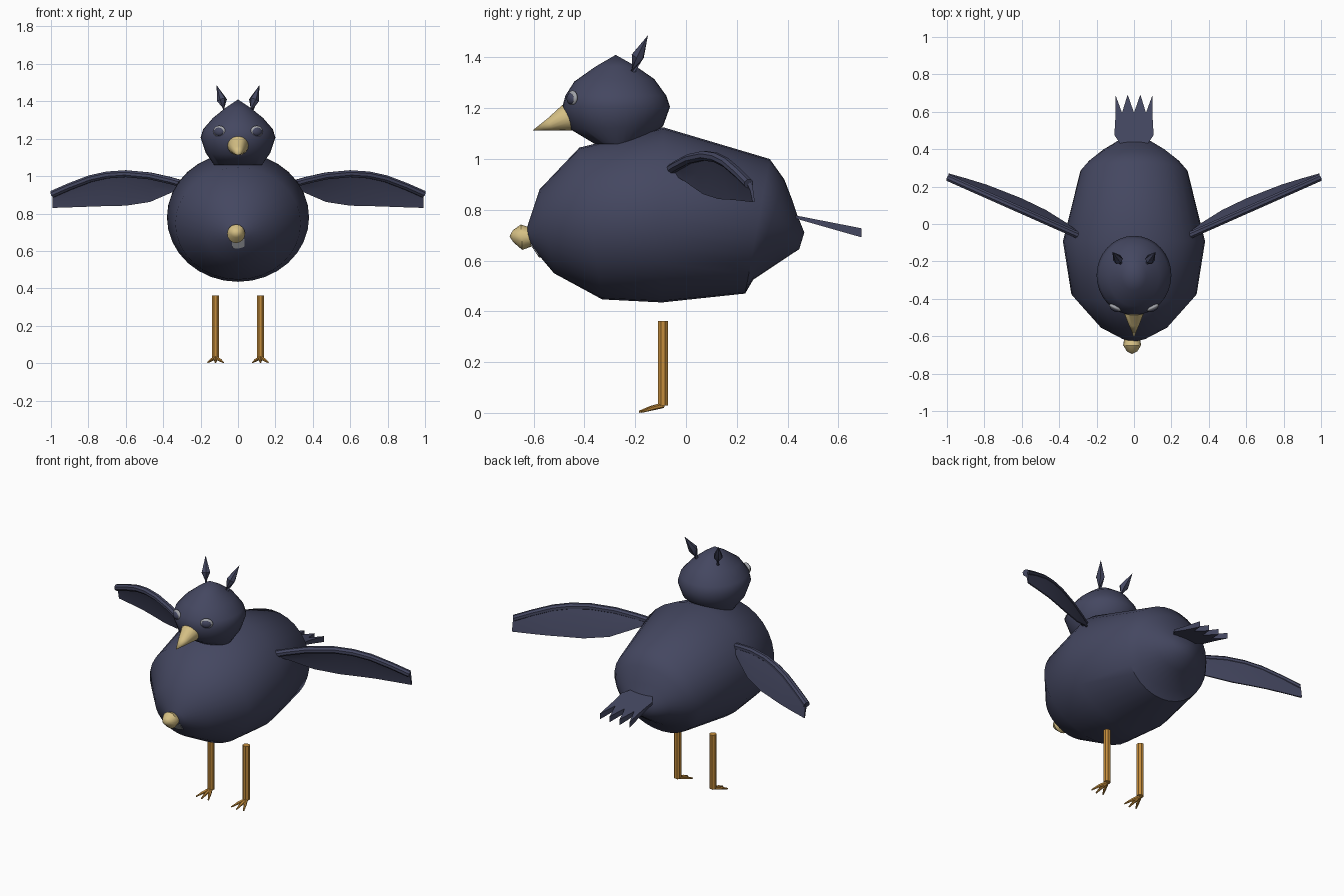
import bpy, bmesh, math
from mathutils import Vector

if "Cube" in bpy.data.objects:
    bpy.data.objects.remove(bpy.data.objects["Cube"])


def material(name, rgb):
    m = bpy.data.materials.new(name)
    m.diffuse_color = (*rgb, 1)
    m.use_nodes = True
    m.node_tree.nodes["Principled BSDF"].inputs["Base Color"].default_value = m.diffuse_color
    return m


NAVY = material("dark slate blue", (0.058, 0.063, 0.118))
TAN = material("pale tan", (0.66, 0.52, 0.23))
ORANGE = material("burnt orange", (0.55, 0.265, 0.045))
GREY = material("light grey", (0.36, 0.37, 0.40))


def finish(name, bm, mat):
    bmesh.ops.recalc_face_normals(bm, faces=bm.faces)
    me = bpy.data.meshes.new(name)
    bm.to_mesh(me)
    bm.free()
    me.materials.append(mat)
    ob = bpy.data.objects.new(name, me)
    bpy.context.collection.objects.link(ob)
    return ob


def skin(name, rings, mat):
    """Join a list of point loops into a closed skin; one-point loops are tips."""
    bm = bmesh.new()
    loops = [[bm.verts.new(p) for p in r] for r in rings]
    for a, b in zip(loops, loops[1:]):
        n = max(len(a), len(b))
        for i in range(n):
            j = (i + 1) % n
            if len(a) == 1:
                bm.faces.new((a[0], b[i], b[j]))
            elif len(b) == 1:
                bm.faces.new((a[i], a[j], b[0]))
            else:
                bm.faces.new((a[i], a[j], b[j], b[i]))
    for end in (loops[0], loops[-1]):
        if len(end) > 2:
            bm.faces.new(end)
    return finish(name, bm, mat)


def loft(name, sections, mat, segs=32, x0=0.0):
    """Elliptic rings given by (y1, z1, y2, z2, half width); (y, z) is a tip."""
    rings = []
    for s in sections:
        if len(s) == 2:
            rings.append([(x0, *s)])
            continue
        y1, z1, y2, z2, w = s
        ring = []
        for i in range(segs):
            t = 2 * math.pi * i / segs
            c = math.cos(t) / 2
            ring.append((x0 + w * math.sin(t), (y1 + y2) / 2 + (y1 - y2) * c,
                         (z1 + z2) / 2 + (z1 - z2) * c))
        rings.append(ring)
    return skin(name, rings, mat)


def tube(name, path, radii, mat, segs=8):
    """Round sections along a path; radius 0 makes a tip."""
    pts = [Vector(p) for p in path]
    rings = []
    for k, p in enumerate(pts):
        d = (pts[min(k + 1, len(pts) - 1)] - pts[max(k - 1, 0)]).normalized()
        u = d.cross(Vector((0, 0, 1)) if abs(d.z) < 0.9 else Vector((0, 1, 0))).normalized()
        v = d.cross(u)
        if radii[k] == 0:
            rings.append([p])
        else:
            rings.append([p + radii[k] * (u * math.cos(a) + v * math.sin(a))
                          for a in (2 * math.pi * (i + 0.5) / segs for i in range(segs))])
    return skin(name, rings, mat)


def ball(name, loc, size, yaw, mat):
    bm = bmesh.new()
    bmesh.ops.create_uvsphere(bm, u_segments=16, v_segments=10, radius=1)
    ob = finish(name, bm, mat)
    ob.location, ob.scale, ob.rotation_euler = loc, size, (0, 0, yaw)
    return ob


# body, with the rump closing it behind
loft("body", [(-0.63, 0.70), (-0.622, 0.745, -0.60, 0.645, 0.065),
              (-0.577, 0.88, -0.52, 0.55, 0.18),
              (-0.42, 1.045, -0.33, 0.447, 0.335),
              (-0.09, 1.125, -0.095, 0.435, 0.38),
              (0.33, 1.0, 0.233, 0.47, 0.287),
              (0.387, 0.92, 0.265, 0.525, 0.245),
              (0.42, 0.835, 0.37, 0.595, 0.165),
              (0.44, 0.775, 0.446, 0.645, 0.09), (0.466, 0.71)], NAVY)

# head
loft("head", [(-0.277, 1.41), (-0.355, 1.365, -0.20, 1.367, 0.066),
              (-0.44, 1.305, -0.125, 1.315, 0.135),
              (-0.475, 1.25, -0.078, 1.25, 0.187),
              (-0.487, 1.205, -0.063, 1.205, 0.2),
              (-0.455, 1.117, -0.09, 1.13, 0.172),
              (-0.36, 1.06, -0.18, 1.06, 0.128)], NAVY)

# beak and the knob on the breast
loft("beak", [(-0.44, 1.21, -0.42, 1.115, 0.05), (-0.487, 1.213, -0.45, 1.112, 0.056),
              (-0.545, 1.16, -0.525, 1.112, 0.03), (-0.605, 1.112)], TAN, 16)
loft("breast_knob", [(-0.695, 0.695), (-0.682, 0.72, -0.68, 0.672, 0.028),
                     (-0.65, 0.742, -0.645, 0.642, 0.048),
                     (-0.60, 0.725, -0.595, 0.66, 0.04)], TAN, 16, -0.01)

# grey patch under the knob
skin("breast_patch", [[(x, y - d, z) for x, y, z in
                       ((-0.035, -0.608, 0.665), (0.035, -0.608, 0.665),
                        (0.035, -0.579, 0.622), (0.0, -0.573, 0.612),
                        (-0.03, -0.575, 0.615))] for d in (0.0, 0.006)], GREY)

# tail: flat fan with four pointed feathers
edge = [(-0.075, 0.43), (-0.105, 0.475), (-0.1, 0.56), (-0.1, 0.692), (-0.064, 0.595),
        (-0.034, 0.692), (0.0, 0.595), (0.034, 0.692), (0.064, 0.595), (0.1, 0.692),
        (0.1, 0.56), (0.105, 0.475), (0.075, 0.43)]
skin("tail", [[(x, y, 0.772 - (y - 0.43) * 0.24 + s * (0.006 + (y - 0.43) * 0.045))
               for x, y in edge] for s in (1, -1)], NAVY)

# wing stations: x, top z, bottom z, backward lean of the lower edge
WING = [(0.29, 0.975, 0.94, 0.015), (0.36, 0.995, 0.91, 0.035), (0.47, 1.02, 0.862, 0.055),
        (0.6, 1.032, 0.842, 0.06), (0.7, 1.025, 0.84, 0.055), (0.79, 1.005, 0.837, 0.05),
        (0.9, 0.963, 0.833, 0.035), (0.993, 0.922, 0.83, 0.02)]
for side, s in (("left", -1), ("right", 1)):
    def lead(x):
        return -0.06 + (x - 0.3) * 0.443

    # wing: rounded leading spar with a thin vane below
    tube(side + "_wing_spar", [(s * x, lead(x), zt - 0.019) for x, zt, zb, dy in WING],
         [0.02] * len(WING), NAVY)
    skin(side + "_wing_vane",
         [[(s * x, lead(x) - 0.006, zt - 0.02), (s * x, lead(x) + 0.012, zt - 0.012),
           (s * x, lead(x) + dy * 0.6 + 0.006, (zt + zb) / 2),
           (s * x, lead(x) + dy + 0.004, zb), (s * x, lead(x) + dy - 0.004, zb),
           (s * x, lead(x) + dy * 0.6 - 0.006, (zt + zb) / 2)]
          for x, zt, zb, dy in WING], NAVY)

    # head tuft
    tube(side + "_tuft", [(s * 0.072, -0.207, 1.345), (s * 0.085, -0.19, 1.405),
                          (s * 0.115, -0.15, 1.487)], [0.01, 0.027, 0], NAVY, 6)

    # eye: grey rim around a dark centre
    yaw = s * 0.45
    ball(side + "_eye_rim", (s * 0.1, -0.447, 1.24), (0.036, 0.014, 0.03), yaw, GREY)
    ball(side + "_eye", (s * 0.102, -0.452, 1.238), (0.029, 0.015, 0.023), yaw, NAVY)

    # leg and three toes
    tube(side + "_leg", [(s * 0.12, -0.09, 0.03), (s * 0.12, -0.09, 0.362)],
         [0.021, 0.021], ORANGE)
    for k in (-1, 0, 1):
        a = k * 0.45
        dx, dy = math.sin(a), -math.cos(a)
        tube(f"{side}_toe_{k + 2}",
             [(s * 0.12 + dx * r, -0.09 + dy * r, z)
              for r, z in ((0.0, 0.03), (0.05, 0.018), (0.095, 0.004))],
             [0.011, 0.009, 0.004], ORANGE, 6)

# smooth shading, keeping sharp edges
bpy.ops.object.select_all(action='SELECT')
bpy.context.view_layer.objects.active = bpy.data.objects["body"]
bpy.ops.object.shade_smooth_by_angle(angle=math.radians(40))
